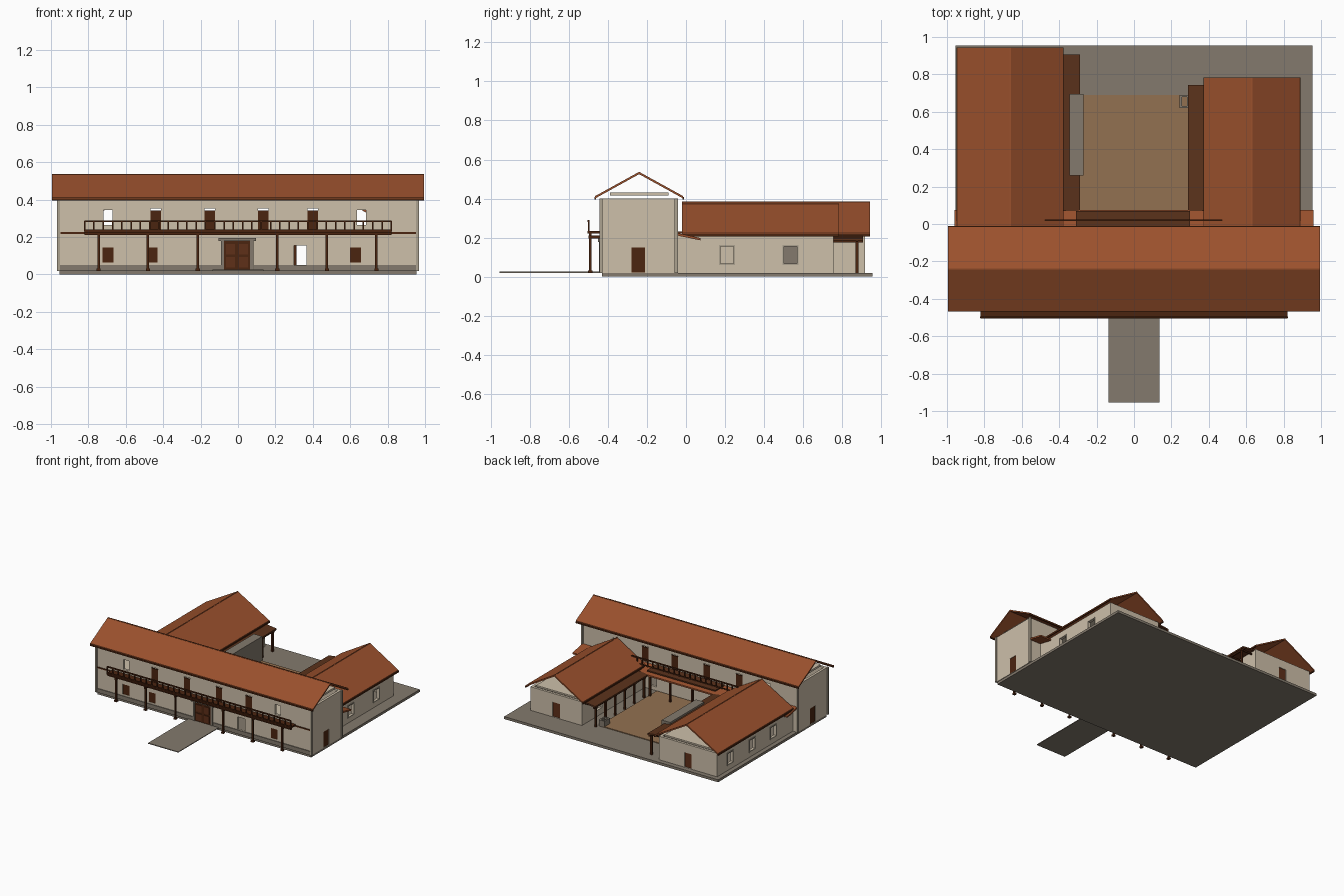
import bpy, bmesh
from mathutils import Vector

default_cube = bpy.data.objects.get("Cube")
if default_cube:
    bpy.data.objects.remove(default_cube)


def srgb_material(name, *srgb):
    material = bpy.data.materials.new(name)
    colour = [channel ** 2.2 for channel in srgb] + [1]
    material.diffuse_color = colour
    material.use_nodes = True
    shader = material.node_tree.nodes["Principled BSDF"]
    shader.inputs["Base Color"].default_value = colour
    shader.inputs["Roughness"].default_value = 0.9
    return material


plaster = srgb_material("plaster", .80, .745, .66)
tile = srgb_material("roof tile", .60, .32, .19)
stone = srgb_material("grey stone", .51, .475, .425)
earth = srgb_material("courtyard earth", .57, .44, .32)
wood = srgb_material("dark wood", .30, .16, .09)
canopy = srgb_material("canopy brown", .36, .21, .13)
door_wood = srgb_material("door wood", .37, .20, .12)
trim = srgb_material("pale stone trim", .67, .63, .56)


def finish(name, bm, material):
    bmesh.ops.recalc_face_normals(bm, faces=bm.faces)
    mesh = bpy.data.meshes.new(name)
    bm.to_mesh(mesh)
    bm.free()
    mesh.materials.append(material)
    part = bpy.data.objects.new(name, mesh)
    bpy.context.collection.objects.link(part)
    return part


def boxes(name, material, spans):
    """One object from several boxes, each given as x, y and z ranges."""
    bm = bmesh.new()
    for span in spans:
        verts = bmesh.ops.create_cube(bm, size=1)["verts"]
        for v in verts:
            v.co = Vector([(lo + hi) / 2 + c * (hi - lo) for c, (lo, hi) in zip(v.co, span)])
    return finish(name, bm, material)


def around(centre, size):
    return (centre - size / 2, centre + size / 2)


def extrude(name, material, profile, axis, start, end):
    """Extrude a profile of (across, height) points along x or y."""
    bm = bmesh.new()
    place = (lambda a, z, d: (d, a, z)) if axis == "x" else (lambda a, z, d: (a, d, z))
    face = bm.faces.new([bm.verts.new(place(a, z, start)) for a, z in profile])
    moved = bmesh.ops.extrude_face_region(bm, geom=[face])["geom"]
    shift = Vector(place(0, 0, end - start))
    bmesh.ops.translate(bm, vec=shift, verts=[g for g in moved if isinstance(g, bmesh.types.BMVert)])
    return finish(name, bm, material)


def gable_roof(name, axis, low, high, eave, ridge, start, end):
    middle, t = (low + high) / 2, .012
    profile = [(low, eave), (middle, ridge), (high, eave),
               (high, eave - t), (middle, ridge - t), (low, eave - t)]
    extrude(name, tile, profile, axis, start, end)
    # Dark boards along both eaves, and a ridge cap
    lines = [(low, eave - t), (high, eave - t), (middle, ridge - t / 2)]
    for label, (a, z) in zip(("near_eave", "far_eave", "ridge_cap"), lines):
        across, along, up = around(a, .008), (start, end), around(z, .012)
        span = (along, across, up) if axis == "x" else (across, along, up)
        boxes(name + "_" + label, tile if label == "ridge_cap" else wood, [span])


def cut(target, spans):
    cutter = boxes("cutter", plaster, spans)
    cutter.hide_render = True
    mod = target.modifiers.new("cut", "BOOLEAN")
    mod.operation, mod.solver, mod.object = "DIFFERENCE", "EXACT", cutter
    bpy.context.view_layer.objects.active = target
    bpy.ops.object.modifier_apply(modifier=mod.name)
    bpy.data.objects.remove(cutter)


def hollow_walls(name, x, y, z, openings):
    walls = boxes(name, plaster, [(x, y, z)])
    t = .02
    cut(walls, [((x[0] + t, x[1] - t), (y[0] + t, y[1] - t), (z[0] - t, z[1] + t))])
    cut(walls, openings)


# Ground, path and courtyard
floor = .02
boxes("ground_slab", stone, [((-.955, .955), (-.43, .955), (0, floor))])
boxes("entrance_path", stone, [((-.135, .135), (-.955, -.43), (floor, .026))])
boxes("courtyard_floor", earth, [((-.30, .29), (-.04, .69), (floor, .026))])

# Main block: hollow walls with doors and windows
front, rear, side = -.435, -.05, .96
thick = .03
upper_doors = (-.44, -.15, .135, .40)
gaps = (-.695, .66)
shutters = (-.695, -.46, .628)
openings, leaves, frames = [], [], []
for wall in (front + .01, rear - .01):
    depth = around(wall, .05)
    outer = wall + (-.004 if wall == front + .01 else .004)
    for x in upper_doors:
        openings.append((around(x, .056), depth, (.23, .352)))
        leaves.append((around(x, .056), around(outer, .01), (.23, .343)))
    for x in gaps:
        openings.append((around(x, .05), depth, (.265, .345)))
    openings.append(((.30, .365), depth, (.05, .155)))
for x in shutters:
    openings.append((around(x, .06), around(front, thick * 2), (.065, .145)))
    leaves.append((around(x, .06), around(front + .006, .008), (.065, .145)))
for s in (-1, 1):
    openings.append((around(s * (side - .01), .05), (-.28, -.21), (.022, .15)))
    leaves.append((around(s * (side - .008), .01), (-.28, -.21), (.022, .15)))
hollow_walls("main_walls", (-side, side), (front, rear), (floor, .40), openings)
boxes("main_doors_and_shutters", wood, leaves)
inside = (-side + thick, side - thick)
boxes("upper_floor", plaster, [(inside, (front + .02, rear - .02), (.205, .22))])
boxes("ceiling", plaster, [(inside, (-.39, -.09), (.416, .431))])
boxes("front_plinth", stone, [((-side, -.09), around(front, .012), (floor, .052)),
                              ((.085, side), around(front, .012), (floor, .052))])
boxes("floor_band", wood, [((-.95, side), around(front, .01), (.216, .226))])
boxes("corner_pilasters", trim, [(around(s * side, .016), around(y, .016), (floor, .40))
                                 for s in (-1, 1) for y in (front, rear)])
gable_roof("main_roof", "x", -.465, -.015, .413, .537, -.995, .995)

# Entrance portal
porch = around(front, .02)
boxes("portal_frame", stone, [((-.092, -.075), porch, (floor, .18)), ((.065, .082), porch, (floor, .18)),
                              ((-.105, .095), around(front, thick), (.178, .196))])
boxes("portal_door", wood, [((-.075, .065), around(front, .01), (floor, .178))])
boxes("portal_panels", door_wood, [(around(x, .048), around(front - .006, .008), around(z, .055))
                                   for x in (-.04, .03) for z in (.065, .135)])


def railing(name, low, high, y, base, count):
    step = (high - low) / count
    rails = [((low, high), around(y, .01), around(base + .055, .009)),
             ((low, high), around(y, .008), around(base + .008, .006))]
    posts = [(around(low + step * i, .008), around(y, .008), (base, base + .055))
             for i in range(count + 1)]
    boxes(name, wood, rails + posts)


# Front balcony
balcony = (-.82, .82)
post_x = (-.745, -.482, -.215, .21, .475, .74)
boxes("front_balcony_deck", wood, [(balcony, (-.505, front), (.222, .234)),
                                   (balcony, around(-.49, .012), (.21, .222))])
railing("front_balcony_railing", *balcony, -.498, .23, 33)
boxes("front_joists", wood, [(around(x, .012), (-.50, front), (.195, .212)) for x in post_x])
boxes("front_posts", wood, [(around(x, .013), around(-.49, .013), (floor, .222)) for x in post_x])
boxes("front_post_feet", wood, [(around(x, .022), around(-.49, .022), (floor, .032)) for x in post_x])

# Rear lean-to roof and balcony over the courtyard
extrude("rear_lean_to", tile, [(rear, .225), (.075, .198), (.075, .186), (rear, .212)], "x", -side, side)
boxes("rear_balcony_deck", canopy, [((-.31, .30), (rear, .07), (.222, .232))])
railing("rear_balcony_railing", -.475, .47, .02, .23, 20)
boxes("rear_posts", wood, [(around(x, .014), around(.06, .014), (floor, .19)) for x in (-.28, -.1, .1, .28)])


def wing(name, s, inner, outer, roof_inner, roof_outer, ridge, end, windows):
    """One courtyard wing; s is the side, distances are measured from the centre."""
    span = sorted((s * inner, s * outer))
    middle, top = sum(span) / 2, .21
    openings = [(around(s * (outer - .01), .05), around(y, .065), (.068, .155)) for y in windows]
    openings += [(around(s * (inner + .01), .05), around(.535, .07), (.068, .155))]
    openings += [(around(middle, .065), around(end - .01, .05), (.022, .14))]
    hollow_walls(name + "_walls", span, (rear + .001, end), (floor, top), openings)
    boxes(name + "_end_door", door_wood, [(around(middle, .065), around(end - .01, .008), (.022, .14))])
    boxes(name + "_ceiling", plaster, [((span[0] + thick, span[1] - thick), (0, end - thick), (.206, .218))])
    # Frames around the side windows
    frames = []
    for y in windows:
        face = around(s * outer, .008)
        frames += [(face, around(y + k * .037, .008), (.06, .163)) for k in (-1, 1)]
        frames += [(face, around(y, .08), around(z, .008)) for z in (.064, .159)]
    boxes(name + "_window_frames", trim, frames)
    low, high = sorted((s * roof_inner, s * roof_outer))
    gable_roof(name + "_roof", "y", low, high, .225, ridge, -.02, end + .026)
    # Veranda on the courtyard side
    edge, last = .29, end - .012
    extrude(name + "_veranda_roof", canopy,
            [(s * inner, .212), (s * edge, .198), (s * edge, .186), (s * inner, .20)], "y", .07, last)
    count = round(last / .16)
    ys = [.10 + (last - .13) * i / count for i in range(count + 1)]
    boxes(name + "_veranda_posts", wood,
          [(around(s * .305, .014), around(y, .014), (floor, .19)) for y in ys])
    boxes(name + "_veranda_rafters", wood,
          [(sorted((s * edge, s * inner)), around(y, .01), (.178, .188)) for y in ys])
    boxes(name + "_veranda_beam", wood, [(around(s * .305, .012), (.07, last), (.176, .19))])


wing("right_wing", -1, .40, .92, .38, .945, .385, .917, (.20, .47, .75))
wing("left_wing", 1, .40, .86, .375, .885, .375, .756, (.21, .535))

# Courtyard wall block and well
boxes("stone_block", stone, [((-.345, -.27), (.26, .695), (floor, .22))])
well_x, well_y, rim = .27, .655, .012
boxes("well", stone, [(around(well_x + s * .02, rim), around(well_y, .07), (floor, .07)) for s in (-1, 1)]
      + [(around(well_x, .03), around(well_y + s * .03, rim), (floor, .07)) for s in (-1, 1)])
